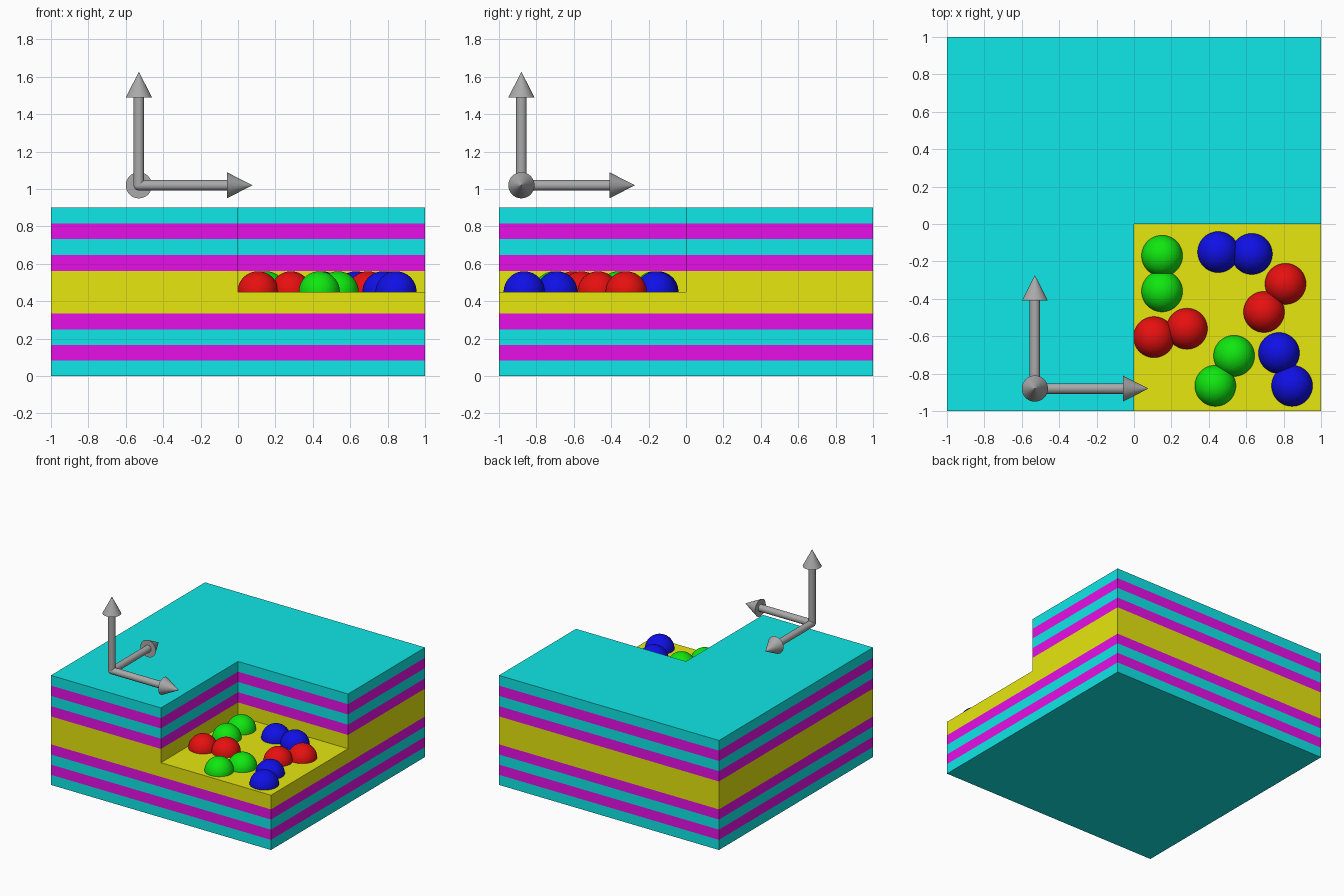
import bpy
import bmesh
from math import pi
from mathutils import Matrix, Vector

if "Cube" in bpy.data.objects:
    bpy.data.objects.remove(bpy.data.objects["Cube"])


def material(name, r, g, b):
    m = bpy.data.materials.new(name)
    m.diffuse_color = (r, g, b, 1)
    m.use_nodes = True
    m.node_tree.nodes["Principled BSDF"].inputs["Base Color"].default_value = m.diffuse_color
    return m


LO, HI = 0.005, 0.8
cyan = material("cyan", LO, HI, HI)
magenta = material("magenta", HI, LO, HI)
yellow = material("yellow", HI, HI, LO)
red = material("red", HI, LO, LO)
green = material("green", LO, HI, LO)
blue = material("blue", LO, LO, HI)
grey = material("grey", 0.4, 0.4, 0.4)


def finish(bm, name, mat):
    bmesh.ops.recalc_face_normals(bm, faces=bm.faces)
    mesh = bpy.data.meshes.new(name)
    bm.to_mesh(mesh)
    bm.free()
    obj = bpy.data.objects.new(name, mesh)
    bpy.context.collection.objects.link(obj)
    if mat:
        mesh.materials.append(mat)
    return obj


def prism(name, outline, z0, z1, mat):
    bm = bmesh.new()
    face = bm.faces.new([bm.verts.new((x, y, z0)) for x, y in outline])
    top = bmesh.ops.extrude_face_region(bm, geom=[face])["geom"]
    moved = [v for v in top if isinstance(v, bmesh.types.BMVert)]
    bmesh.ops.translate(bm, verts=moved, vec=(0, 0, z1 - z0))
    return finish(bm, name, mat)


SQUARE = [(-1, -1), (1, -1), (1, 1), (-1, 1)]
L_SHAPE = [(-1, -1), (0, -1), (0, 0), (1, 0), (1, 1), (-1, 1)]

# Lower and upper striped layers; the upper ones lack the front right corner
T = 0.25 / 3
for i in range(4):
    prism(f"lower_layer_{i + 1}", SQUARE, i * T, (i + 1) * T, (cyan, magenta)[i % 2])
UP = 0.563
S = (0.9 - UP) / 4
for i in range(4):
    prism(f"upper_layer_{i + 1}", L_SHAPE, UP + i * S, UP + (i + 1) * S, (magenta, cyan)[i % 2])

# Thick middle layer, notched to half its height
core = prism("middle_layer", SQUARE, 4 * T, UP, yellow)
cutter = prism("corner_cutter", [(0, -1.2), (1.2, -1.2), (1.2, 0), (0, 0)], 0.45, 0.8, yellow)
cutter.hide_render = True
cutter.hide_viewport = True
cut = core.modifiers.new("corner_notch", "BOOLEAN")
cut.operation = "DIFFERENCE"
cut.solver = "EXACT"
cut.object = cutter

# Pairs of balls half sunk in the middle layer
PAIRS = [
    (green, (0.15, -0.17), (0.15, -0.36)),
    (blue, (0.45, -0.15), (0.63, -0.16)),
    (red, (0.81, -0.32), (0.695, -0.47)),
    (red, (0.107, -0.605), (0.283, -0.56)),
    (green, (0.535, -0.705), (0.435, -0.865)),
    (blue, (0.775, -0.69), (0.845, -0.865)),
]
for i, (mat, *centres) in enumerate(PAIRS):
    bm = bmesh.new()
    for x, y in centres:
        bmesh.ops.create_uvsphere(bm, u_segments=50, v_segments=25, radius=0.11,
                                  matrix=Matrix.Translation((x, y, 0.45)))
    finish(bm, f"ball_pair_{i + 1}", mat)

# Three axis arrows meeting in a small ball
ORIGIN = Vector((-0.53, -0.88, 1.02))
SHAFT, TIP = 0.47, 0.607
TURNS = {
    "x": Matrix.Rotation(pi / 2, 4, "Y"),
    "y": Matrix.Rotation(-pi / 2, 4, "X"),
    "z": Matrix.Identity(4),
}
for axis, turn in TURNS.items():
    bm = bmesh.new()
    place = Matrix.Translation(ORIGIN) @ turn
    for r1, r2, a, b in ((0.028, 0.028, 0, SHAFT), (0.07, 0, SHAFT, TIP)):
        bmesh.ops.create_cone(bm, cap_ends=True, segments=32, radius1=r1, radius2=r2, depth=b - a,
                              matrix=place @ Matrix.Translation((0, 0, (a + b) / 2)))
    finish(bm, f"{axis}_arrow", grey)
bm = bmesh.new()
bmesh.ops.create_uvsphere(bm, u_segments=32, v_segments=16, radius=0.028,
                          matrix=Matrix.Translation(ORIGIN))
finish(bm, "arrow_joint", grey)
